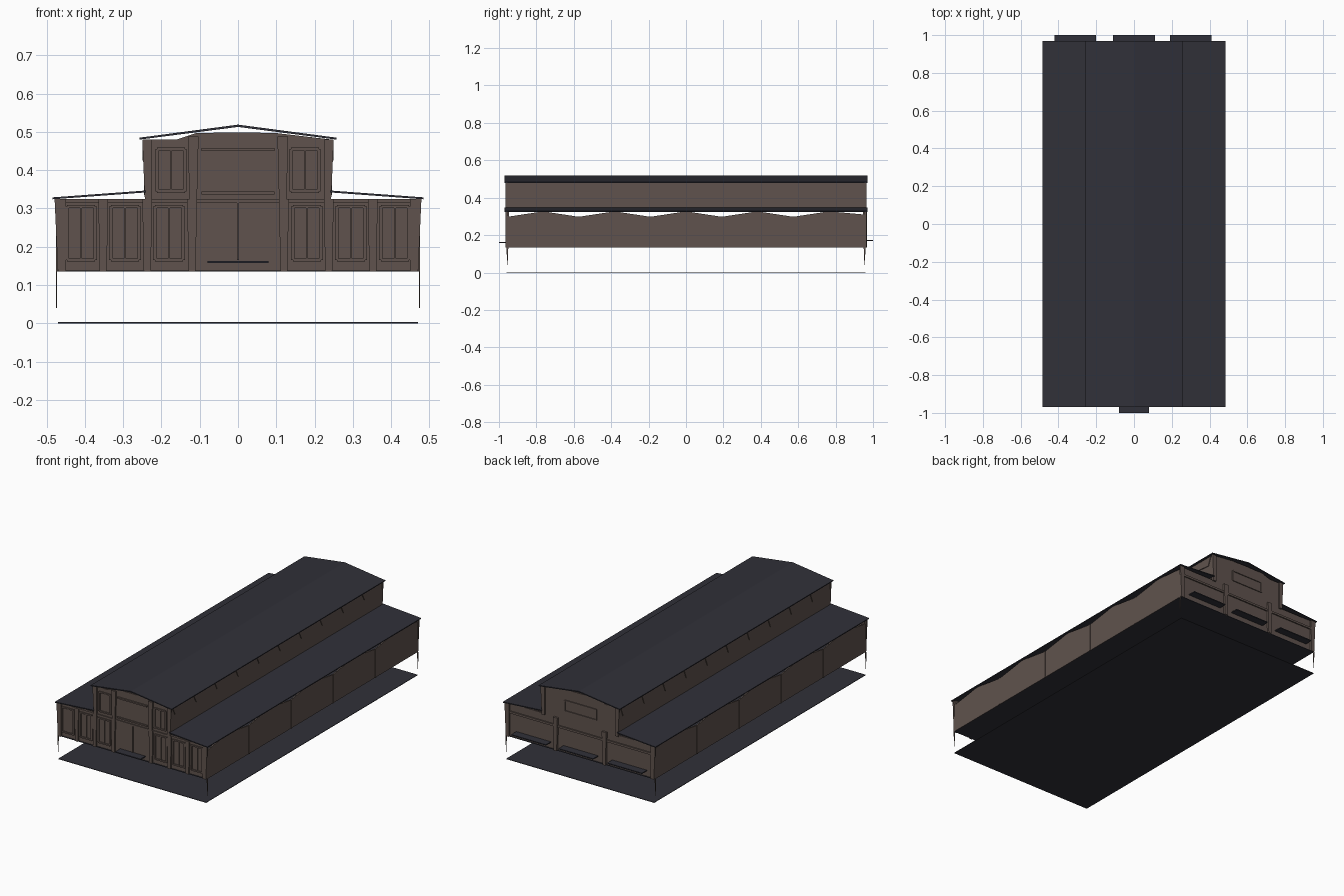
import bpy, bmesh
from mathutils import Vector

old = bpy.data.objects.get("Cube")
if old:
    bpy.data.objects.remove(old)


def material(name, colour):
    m = bpy.data.materials.new(name)
    m.use_nodes = True
    m.diffuse_color = (*colour, 1)
    m.node_tree.nodes["Principled BSDF"].inputs["Base Color"].default_value = (*colour, 1)
    return m


BROWN = material("brown wall", (0.115, 0.086, 0.075))
SLATE = material("dark slate", (0.03, 0.03, 0.04))


def prism(name, points, axis, lo, hi, mat):
    """Extrude a flat outline from lo to hi along one axis."""
    place = {"x": lambda a, b, d: (d, a, b),
             "y": lambda a, b, d: (a, d, b),
             "z": lambda a, b, d: (a, b, d)}[axis]
    bm = bmesh.new()
    face = bm.faces.new([bm.verts.new(place(a, b, lo)) for a, b in points])
    out = bmesh.ops.extrude_face_region(bm, geom=[face])
    moved = [v for v in out["geom"] if isinstance(v, bmesh.types.BMVert)]
    shift = Vector(place(0, 0, hi - lo))
    bmesh.ops.translate(bm, verts=moved, vec=shift)
    bmesh.ops.recalc_face_normals(bm, faces=bm.faces)
    me = bpy.data.meshes.new(name)
    bm.to_mesh(me)
    bm.free()
    me.materials.append(mat)
    ob = bpy.data.objects.new(name, me)
    bpy.context.collection.objects.link(ob)
    return ob


def box(name, x0, x1, y0, y1, z0, z1, mat=BROWN):
    return prism(name, [(x0, y0), (x1, y0), (x1, y1), (x0, y1)], "z", z0, z1, mat)


def pilaster(name, x, half, z0, z1, y0, y1, lean=0.0):
    """Upright strip that widens towards the top."""
    pts = [(x - half * 0.7, z0), (x + half * 0.7, z0),
           (x + half + lean, z1), (x - half + lean, z1)]
    prism(name, pts, "y", y0, y1, BROWN)


def window(name, x, half, z0, z1, y):
    """Raised frame with a mullion on the front wall."""
    for s in (-1, 1):
        e = x + s * half
        box(name + "_jamb", e - 0.005, e + 0.005, y - 0.006, y, z0, z1)
    for z in (z0, z1):
        box(name + "_rail", x - half, x + half, y - 0.006, y, z - 0.004, z + 0.004)
    box(name + "_mullion", x - 0.003, x + 0.003, y - 0.004, y, z0, z1)


FLOOR, EAVE, FRONT, BACK = 0.135, 0.325, -0.955, 0.955

# Ground sheet and raised floor
box("ground_sheet", -0.47, 0.47, -0.96, 0.96, 0, 0.003, SLATE)
box("floor", -0.47, 0.47, -0.96, 0.96, FLOOR, FLOOR + 0.003, SLATE)

# End walls, lower storey and gabled upper storey
gable = [(-0.242, 0.32), (0.242, 0.32), (0.245, 0.48), (0.1, 0.497),
         (0, 0.499), (-0.11, 0.497), (-0.16, 0.48), (-0.245, 0.48)]
for end, y0 in (("front", FRONT), ("back", BACK - 0.008)):
    box(end + "_lower_wall", -0.47, 0.47, y0, y0 + 0.008, FLOOR, EAVE)
    prism(end + "_gable_wall", gable, "y", y0, y0 + 0.008, BROWN)

# Long side walls with peaked bays, and upper walls above the low roofs
bays = 5
length = BACK - FRONT
outline = [(FRONT, FLOOR), (BACK, FLOOR), (BACK, 0.31)]
for i in range(bays, 0, -1):
    mid = FRONT + length * (i - 0.5) / bays
    outline += [(mid, 0.327), (FRONT + length * (i - 1) / bays, 0.298)]
for s, side in ((1, "left"), (-1, "right")):
    prism(side + "_side_wall", outline, "x", s * 0.465, s * 0.472, BROWN)
    box(side + "_upper_wall", s * 0.238, s * 0.245, FRONT, BACK, 0.335, 0.48)
    for i in range(1, bays):
        y = FRONT + length * i / bays
        box(side + "_bay_joint", s * 0.47, s * 0.475, y - 0.004, y + 0.004, FLOOR, 0.3)
    # Sloping hoods under the upper eaves
    for i in range(bays * 2):
        a = FRONT + length * i / (bays * 2)
        hood = [(a + 0.01, 0.475), (a + 0.18, 0.475), (a + 0.16, 0.425), (a + 0.03, 0.435)]
        prism(side + "_upper_panel", hood, "x", s * 0.245, s * 0.249, BROWN)
    # Thin corner legs
    for y in (FRONT, BACK):
        leg = [(y - 0.005, FLOOR), (y + 0.005, FLOOR), (y + 0.001, 0.04), (y - 0.001, 0.04)]
        prism(side + "_corner_leg", leg, "x", s * 0.473, s * 0.475, BROWN)

# Front windows, pilasters and doorway
for s in (-1, 1):
    for x in (0.18, 0.295, 0.41):
        window("lower_window", s * x, 0.037, 0.165, 0.305, FRONT)
    window("upper_window", s * 0.175, 0.036, 0.345, 0.455, FRONT)
    for x in (0.12, 0.237, 0.352):
        pilaster("front_pilaster", s * x, 0.013, FLOOR, EAVE, FRONT - 0.009, FRONT)
    for end, y0, y1 in (("front", FRONT - 0.009, FRONT), ("back", BACK, BACK + 0.009)):
        pilaster(end + "_corner_pilaster", s * 0.46, 0.015, FLOOR, EAVE, y0, y1, s * 0.004)
        pilaster(end + "_upper_corner", s * 0.234, 0.013, 0.32, 0.48, y0, y1, s * 0.003)
    pilaster("upper_pilaster", s * 0.117, 0.014, 0.32, 0.488, FRONT - 0.009, FRONT)
    pilaster("back_pilaster", s * 0.155, 0.014, FLOOR, EAVE, BACK, BACK + 0.012)
box("door_joint", -0.003, 0.003, FRONT - 0.005, FRONT, 0.165, 0.32)
box("centre_panel_sill", -0.095, 0.095, FRONT - 0.006, FRONT, 0.336, 0.344)
box("centre_panel_head", -0.095, 0.095, FRONT - 0.009, FRONT, 0.45, 0.458)
box("storey_band", -0.47, 0.47, FRONT - 0.005, FRONT, 0.315, 0.325)
box("front_canopy", -0.08, 0.08, -1, FRONT, 0.157, 0.163, SLATE)

# Back lintel, loading canopies and gable panel
box("back_lintel", -0.465, 0.465, BACK, BACK + 0.007, 0.27, 0.282)
for x in (-0.31, 0, 0.3):
    box("loading_canopy", x - 0.11, x + 0.11, BACK, 1, 0.168, 0.173, SLATE)
for z in (0.375, 0.435):
    box("gable_panel_rail", -0.1, 0.1, BACK, BACK + 0.005, z - 0.003, z + 0.003)
for x in (-0.1, 0.1):
    box("gable_panel_jamb", x - 0.004, x + 0.004, BACK, BACK + 0.005, 0.375, 0.435)

# Thin sloping roofs, lower pair and main ridge
for s, side in ((1, "left"), (-1, "right")):
    slope = [(s * 0.485, 0.324), (s * 0.24, 0.342), (s * 0.24, 0.347), (s * 0.485, 0.329)]
    prism(side + "_low_roof", slope, "y", -0.97, 0.97, SLATE)
ridge = [(-0.257, 0.48), (0, 0.513), (0.257, 0.48), (0.257, 0.485), (0, 0.519), (-0.257, 0.485)]
prism("main_roof", ridge, "y", -0.97, 0.97, SLATE)
